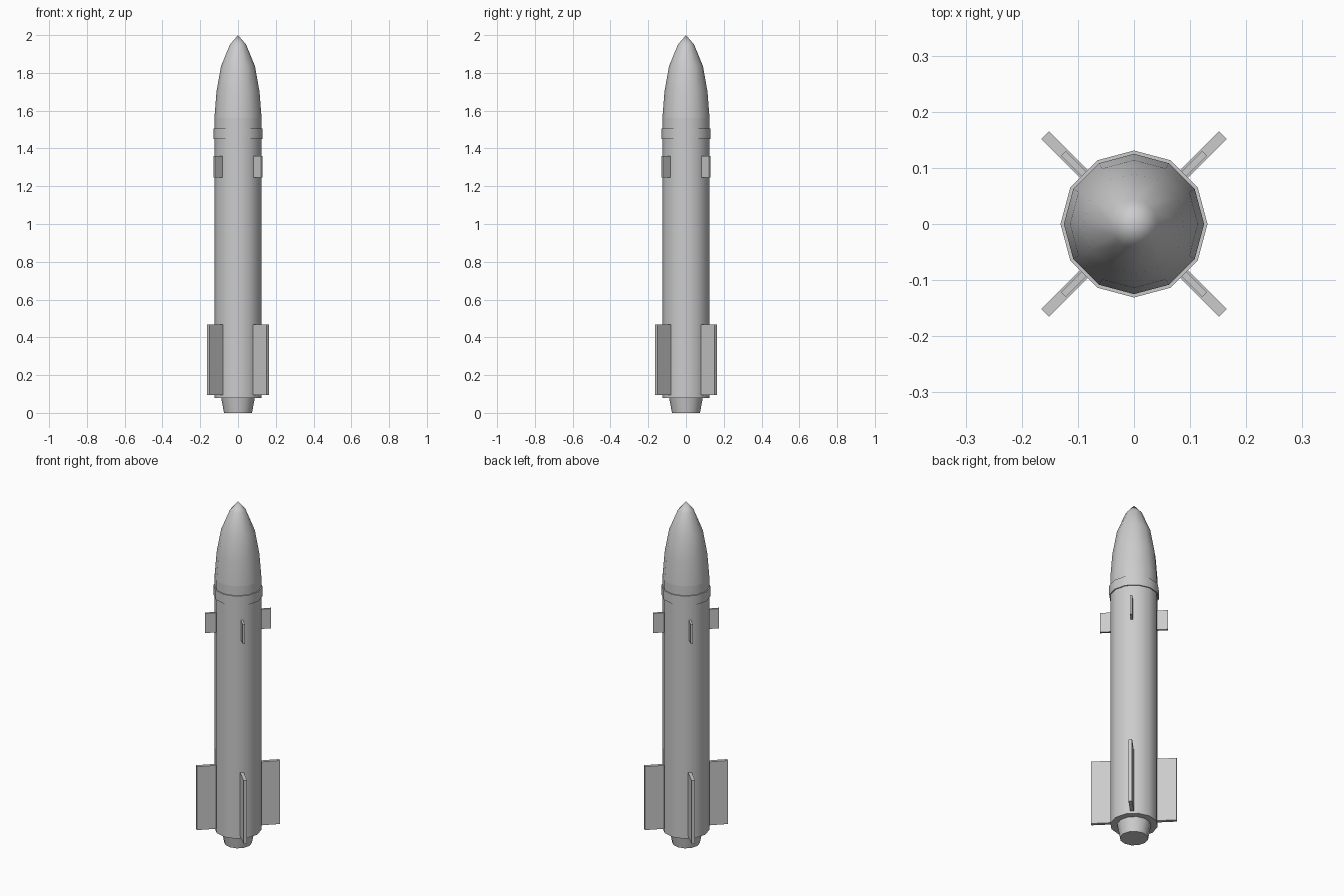
import bpy, bmesh, math
from mathutils import Matrix

if "Cube" in bpy.data.objects:
    bpy.data.objects.remove(bpy.data.objects["Cube"])

SIDES = 12

grey = bpy.data.materials.new("light grey")
grey.diffuse_color = (0.6, 0.6, 0.6, 1)
grey.use_nodes = True
grey.node_tree.nodes["Principled BSDF"].inputs["Base Color"].default_value = grey.diffuse_color


def finish(name, bm):
    bmesh.ops.recalc_face_normals(bm, faces=bm.faces)
    mesh = bpy.data.meshes.new(name)
    bm.to_mesh(mesh)
    bm.free()
    mesh.materials.append(grey)
    obj = bpy.data.objects.new(name, mesh)
    bpy.context.collection.objects.link(obj)
    return obj


def lathe(name, profile):
    """Revolve (radius, z) points into a closed 12-sided solid."""
    bm = bmesh.new()
    rings = []
    for r, z in profile:
        if r == 0:
            rings.append([bm.verts.new((0, 0, z))] * SIDES)
        else:
            rings.append([bm.verts.new((r * math.cos(math.tau * i / SIDES),
                                        r * math.sin(math.tau * i / SIDES), z))
                          for i in range(SIDES)])
    for low, high in zip(rings, rings[1:]):
        for i in range(SIDES):
            j = (i + 1) % SIDES
            quad = [low[i], low[j], high[j], high[i]]
            bm.faces.new(list(dict.fromkeys(quad)))
    for ring, (r, z) in ((rings[0], profile[0]), (rings[-1], profile[-1])):
        if r > 0:
            bm.faces.new(ring)
    obj = finish(name, bm)
    bpy.ops.object.select_all(action='DESELECT')
    obj.select_set(True)
    bpy.context.view_layer.objects.active = obj
    bpy.ops.object.shade_smooth_by_angle(angle=math.radians(40))
    return obj


def fins(name, r_in, r_out, thick, z0, z1):
    """Four flat rectangular fins set on the diagonals."""
    for k in range(4):
        bm = bmesh.new()
        m = (Matrix.Rotation(math.radians(45 + 90 * k), 4, 'Z')
             @ Matrix.Translation(((r_in + r_out) / 2, 0, (z0 + z1) / 2))
             @ Matrix.Diagonal((r_out - r_in, thick, z1 - z0, 1)))
        bmesh.ops.create_cube(bm, size=1, matrix=m)
        finish(f"{name}_{k + 1}", bm)


# Body tube, nose cone, collar and exhaust nozzle
lathe("body", [(0.125, 0.08), (0.125, 1.56)])
lathe("nose_cone", [(0.125, 1.56), (0.114, 1.70), (0.09, 1.835),
                    (0.043, 1.95), (0, 2.0)])
lathe("collar", [(0.131, 1.45), (0.131, 1.505)])
lathe("nozzle", [(0.074, 0), (0.09, 0.085)])

# Tail fins and small forward fins
fins("tail_fin", 0.1, 0.224, 0.019, 0.095, 0.467)
fins("forward_fin", 0.1, 0.178, 0.012, 1.245, 1.36)
